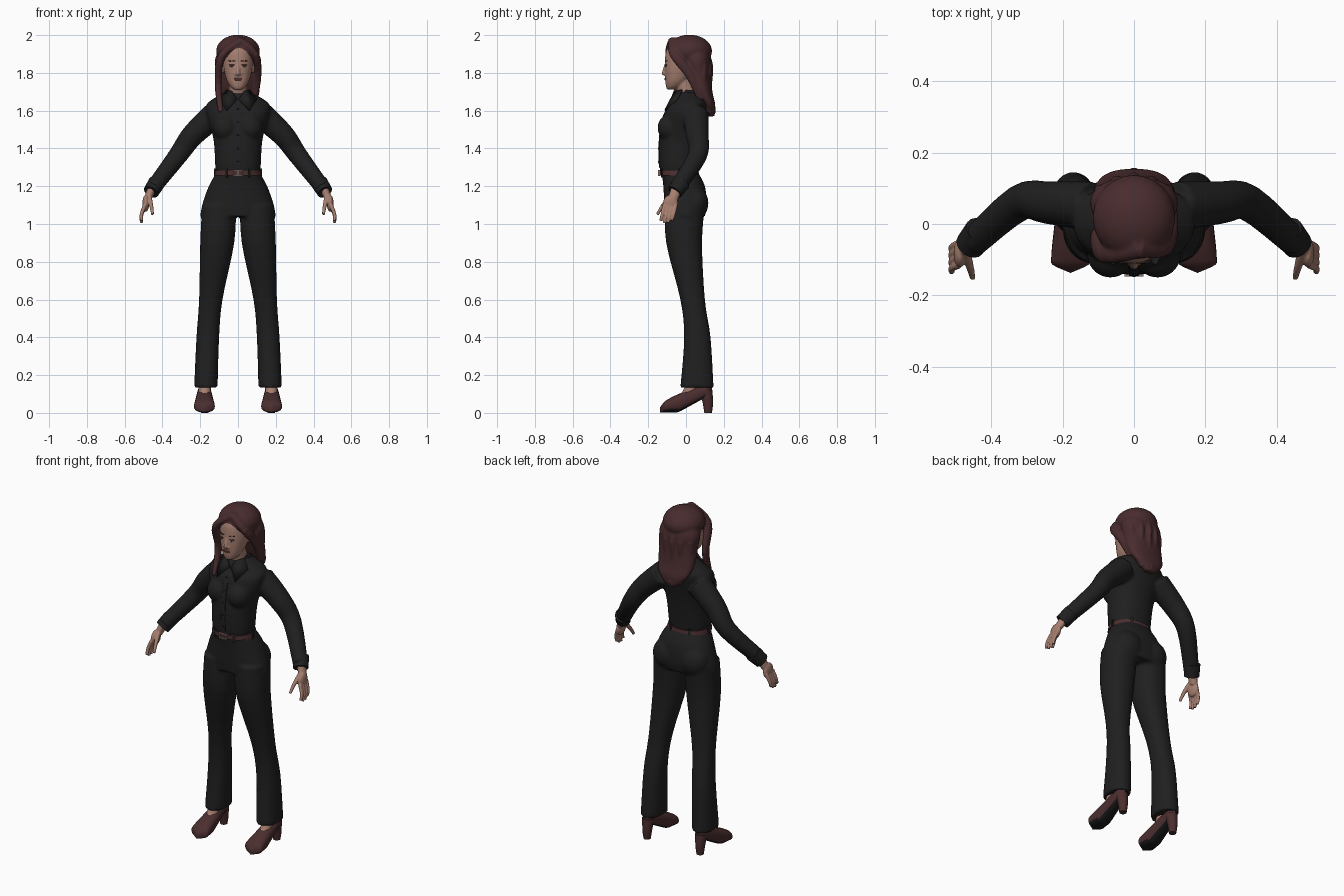
import bpy, bmesh, math
from mathutils import Vector, Matrix
from mathutils.bvhtree import BVHTree

old = bpy.data.objects.get("Cube")
if old:
    bpy.data.objects.remove(old)


def material(name, red, green, blue):
    mat = bpy.data.materials.new(name)
    mat.use_nodes = True
    mat.diffuse_color = (red, green, blue, 1)
    shader = mat.node_tree.nodes["Principled BSDF"]
    shader.inputs["Base Color"].default_value = (red, green, blue, 1)
    shader.inputs["Roughness"].default_value = .8
    return mat


CLOTH = material("black cloth", .014, .014, .014)
HAIR = material("auburn hair", .066, .025, .027)
SKIN = material("skin", .38, .21, .16)
LEATHER = material("brown leather", .07, .027, .028)
SOLE = material("black sole", .01, .01, .01)
METAL = material("buckle metal", .3, .22, .2)
LIPS = material("lips", .24, .09, .08)
EYE = material("eye", .3, .27, .25)
DARK = material("dark brow", .05, .02, .02)
Y_AXIS, Z_AXIS = Vector((0, 1, 0)), Vector((0, 0, 1))
SIDES = (1, -1)


def spline(before, start, end, after, t):
    """Catmull-Rom blend between two stations."""
    result = []
    for p, q, r, s in zip(before, start, end, after):
        leave, arrive = (r - p) / 2, (s - q) / 2
        ease = t * t * (3 - 2 * t)
        result.append(q + (r - q) * ease + leave * t * (1 - t) ** 2 - arrive * t * t * (1 - t))
    return result


def sweep(bm, stations, axis=None, power=2, segments=24, steps=4, flip=1):
    """Loft oval rings through stations (x, y, z, half width, half depth)."""
    last = len(stations) - 1
    path = [spline(stations[max(i - 1, 0)], stations[i], stations[i + 1],
                   stations[min(i + 2, last)], k / steps)
            for i in range(last) for k in range(steps)] + [list(stations[-1])]
    centres = [Vector((x * flip, y, z)) for x, y, z, width, depth in path]
    rings = []
    for i, centre in enumerate(centres):
        along = axis or (centres[min(i + 1, len(path) - 1)] - centres[max(i - 1, 0)]).normalized()
        up = Z_AXIS if axis == Y_AXIS else Y_AXIS
        up = (up - along * up.dot(along)).normalized()
        across = up.cross(along)
        width, depth = (max(size, .001) for size in path[i][-2:])
        ring = []
        for k in range(segments):
            angle = math.tau * k / segments
            c, s = (math.copysign(abs(value) ** (2 / power), value)
                    for value in (math.cos(angle), math.sin(angle)))
            ring.append(bm.verts.new(centre + across * c * width + up * s * depth))
        rings.append(ring)
    for lower, upper in zip(rings, rings[1:]):
        for k in range(segments):
            j = (k + 1) % segments
            bm.faces.new((lower[k], lower[j], upper[j], upper[k]))
    bm.faces.new(rings[0])
    bm.faces.new(rings[-1])


def body(bm, rows, power=2.2, flip=1):
    """Upright loft from rows (centre x, z, half width, front y, back y)."""
    sweep(bm, [(x, (front + back) / 2, z, width, (back - front) / 2)
               for x, z, width, front, back in rows], Z_AXIS, power, 40, flip=flip)


def tube(bm, points, start, end, stretch=1, axis=None, segments=16, flip=1):
    """Round limb whose radius runs evenly from start to end."""
    radii = [start + (end - start) * i / (len(points) - 1) for i in range(len(points))]
    sweep(bm, [(*point, radius, radius * stretch) for point, radius in zip(points, radii)],
          axis, segments=segments, flip=flip)


def ball(bm, location, size):
    bmesh.ops.create_uvsphere(bm, u_segments=24, v_segments=16, radius=1,
                              matrix=Matrix.LocRotScale(Vector(location), None, Vector(size)))


def box(bm, location, size, turn=0):
    rotation = Matrix.Rotation(turn, 3, 'Z').to_quaternion()
    bmesh.ops.create_cube(bm, size=1, matrix=Matrix.LocRotScale(Vector(location), rotation, Vector(size)))


def finish(bm, name, *materials, voxel=0):
    """Turn the mesh into an object; a voxel size melts its parts together."""
    bmesh.ops.recalc_face_normals(bm, faces=bm.faces)
    mesh = bpy.data.meshes.new(name)
    bm.to_mesh(mesh)
    bm.free()
    for mat in materials:
        mesh.materials.append(mat)
    for face in mesh.polygons:
        face.use_smooth = True
    mesh.set_sharp_from_angle(angle=math.radians(45))
    obj = bpy.data.objects.new(name, mesh)
    bpy.context.collection.objects.link(obj)
    if voxel:
        fuse = obj.modifiers.new("fuse", 'REMESH')
        fuse.mode, fuse.voxel_size, fuse.use_smooth_shade = 'VOXEL', voxel, True
        soften = obj.modifiers.new("soften", 'SMOOTH')
        soften.factor, soften.iterations = .5, 3
    return obj


def front_of(obj):
    """Return a function giving the front surface y at (x, z)."""
    tree = BVHTree.FromObject(obj, bpy.context.evaluated_depsgraph_get())

    def probe(x, z):
        hit = tree.ray_cast(Vector((x, -1, z)), Y_AXIS)[0]
        return hit.y if hit else -.03
    return probe


# Shirt: torso, bust and sleeves in one surface
bm = bmesh.new()
body(bm, [(0, 1.27, .11, -.13, .06), (0, 1.3, .12, -.14, .06), (0, 1.45, .13, -.14, .08),
          (0, 1.6, .17, -.11, .11), (0, 1.65, .15, -.07, .11), (0, 1.7, .06, -.04, .08)])
for side in SIDES:
    ball(bm, (.066 * side, -.085, 1.51), (.066, .066, .07))
    tube(bm, [(.12, .05, 1.58), (.24, .06, 1.47), (.32, .06, 1.36), (.45, -.05, 1.19)], .07, .042, flip=side)
shirt_front = front_of(finish(bm, "shirt", CLOTH, voxel=.009))

# Cuffs
bm = bmesh.new()
for side in SIDES:
    tube(bm, [(.43, -.02, 1.22), (.46, -.06, 1.17)], .045, .042, flip=side)
finish(bm, "cuffs", CLOTH)

# Button placket and buttons
placket, buttons = bmesh.new(), bmesh.new()
heights = [1.3 + .07 * i for i in range(6)]
sweep(placket, [(0, shirt_front(0, z), z, .014, .004) for z in heights], Z_AXIS, 4)
for z in heights[:-1]:
    ball(buttons, (0, shirt_front(0, z + .03) - .004, z + .03), (.005, .003, .005))
finish(placket, "placket", CLOTH)
finish(buttons, "buttons", SOLE)

# Collar flaps and stand
bm = bmesh.new()
for side in SIDES:
    edge = [(x * side, shirt_front(x * side, z) - .008, z) for x, z in ((.004, 1.66), (.06, 1.6), (.1, 1.66))]
    inner, tip, outer, front, back = (bm.verts.new(p) for p in edge + [
        (.03 * side, -.06, 1.7), (.06 * side, -.02, 1.71)])
    bm.faces.new((inner, tip, front))
    bm.faces.new((tip, outer, back, front))
flaps = finish(bm, "collar_flaps", CLOTH)
thickness = flaps.modifiers.new("thickness", 'SOLIDIFY')
thickness.thickness, thickness.offset = .008, 0
bm = bmesh.new()
body(bm, [(0, 1.65, .08, -.04, .1), (0, 1.71, .06, -.02, .08)])
finish(bm, "collar_stand", CLOTH)

# Trousers: hips, seat and legs in one surface
bm = bmesh.new()
body(bm, [(0, 1.28, .11, -.13, .06), (0, 1.2, .155, -.12, .1), (0, 1.1, .19, -.115, .11), (0, 1.04, .2, -.11, .1)])
for side in SIDES:
    ball(bm, (.085 * side, .045, 1.11), (.09, .074, .09))
    body(bm, [(.1, 1.1, .09, -.11, .1), (.11, .9, .09, -.105, .085), (.144, .6, .062, -.03, .1),
              (.16, .4, .06, -.01, .13), (.17, .135, .062, -.03, .146)], flip=side)
finish(bm, "trousers", CLOTH, voxel=.009)

# Belt, loops and buckle
bm = bmesh.new()
body(bm, [(0, 1.257, .126, -.14, .07), (0, 1.283, .12, -.14, .066)])
finish(bm, "belt", LEATHER)
bm = bmesh.new()
for i in range(6):
    angle = math.tau * i / 6
    box(bm, (.122 * math.cos(angle), -.035 + .103 * math.sin(angle), 1.27), (.014, .012, .05), angle + math.pi / 2)
finish(bm, "belt_loops", CLOTH)
bm = bmesh.new()
for offset in (-1, 0, 1):
    box(bm, (.024 * offset, -.142, 1.27), (.006, .01, .03))
    if offset:
        box(bm, (0, -.142, 1.27 + .013 * offset), (.052, .01, .006))
finish(bm, "buckle", METAL)

# Head, nose, ears and neck in one surface
bm = bmesh.new()
body(bm, [(0, 1.712, .02, -.1, -.06), (0, 1.73, .042, -.106, -.02), (0, 1.77, .063, -.11, .02),
          (0, 1.85, .079, -.112, .07), (0, 1.93, .073, -.1, .08), (0, 1.98, .03, -.04, .04)])
tube(bm, [(0, .02, 1.64), (0, -.015, 1.76)], .052, .047, segments=24)
tube(bm, [(0, -.104, 1.85), (0, -.117, 1.8), (0, -.108, 1.787)], .008, .014, axis=Z_AXIS)
for side in SIDES:
    ball(bm, (.08 * side, 0, 1.825), (.008, .016, .03))
    ball(bm, (.016 * side, -.105, 1.795), (.009, .01, .008))
face_front = front_of(finish(bm, "head", SKIN, voxel=.005))

# Facial details
for name, mat, spots, size in (
        ("eyes", EYE, [(.032, 1.836)], (.014, .003, .005)),
        ("irises", DARK, [(.032, 1.836)], (.005, .005, .005)),
        ("lashes", DARK, [(.026, 1.842), (.039, 1.842)], (.01, .004, .002)),
        ("brows", DARK, [(.022, 1.862), (.04, 1.864)], (.012, .003, .003)),
        ("lips", LIPS, [(.008, 1.77), (.007, 1.764)], (.015, .005, .004))):
    bm = bmesh.new()
    for side in SIDES:
        for x, z in spots:
            ball(bm, (x * side, face_front(x * side, z), z), size)
    finish(bm, name, mat)

# Hair: crown, back mass, face-framing locks and back strands
bm = bmesh.new()
ball(bm, (0, .018, 1.915), (.116, .12, .087))
body(bm, [(0, 1.97, .07, -.03, .1), (0, 1.88, .12, -.02, .13), (0, 1.8, .117, 0, .13),
          (0, 1.7, .114, .04, .14), (0, 1.63, .09, .09, .155), (0, 1.57, .03, .11, .15)])
tube(bm, [(.02, -.06, 1.97), (-.085, -.08, 1.89), (-.105, -.035, 1.74), (-.09, -.09, 1.59)], .025, .015, 1.4)
tube(bm, [(.01, -.06, 1.97), (.09, -.06, 1.9), (.107, .02, 1.79), (.09, .08, 1.66)], .024, .014, 1.4)
for i in range(-2, 3):
    x, wrap = .045 * i, .008 * i * i
    tube(bm, [(x / 3, 0, 1.98), (x, .12 - wrap, 1.87), (x, .122 - wrap, 1.71), (x / 2, .145 - wrap / 2, 1.59)],
         .018, .015)
finish(bm, "hair", HAIR, voxel=.006)

# Hands with four fingers and a thumb
bm = bmesh.new()
for side in SIDES:
    tube(bm, [(.45, -.045, 1.2), (.48, -.07, 1.13)], .024, .02, 1.3, flip=side)
    ball(bm, (.488 * side, -.082, 1.11), (.018, .04, .045))
    for i in range(4):
        y, reach = -.115 + .02 * i, .085 - .012 * abs(i - 1.4)
        tube(bm, [(.493, y, 1.1), (.511, y - .01, 1.085 - reach / 2), (.511, y - .02, 1.085 - reach)],
             .011, .008, flip=side)
    tube(bm, [(.472, -.075, 1.15), (.46, -.12, 1.1), (.452, -.152, 1.05)], .014, .008, flip=side)
finish(bm, "hands", SKIN, voxel=.004)

# Feet
bm = bmesh.new()
for side in SIDES:
    tube(bm, [(.175, .06, .22), (.177, .01, .1), (.178, -.04, .07)], .036, .026, flip=side)
finish(bm, "feet", SKIN)

# Heeled shoes with dark undersides
shoe = []
for i in range(13):
    t = i / 12
    y = -.137 + .275 * t
    bottom, top = .003 + max(0, y + .04) * .55, .03 + .13 * t ** .6
    width = (.06 - .03 * t) * math.sqrt(1 - (2 * t - 1) ** 8)
    shoe.append((.178, y, (top + bottom) / 2, width, (top - bottom) / 2))
bm = bmesh.new()
for side in SIDES:
    sweep(bm, shoe, Y_AXIS, 2.5, flip=side)
bmesh.ops.recalc_face_normals(bm, faces=bm.faces)
for face in bm.faces:
    face.material_index = int(face.normal.z < -.6)
for side in SIDES:
    tube(bm, [(.176, .117, 0), (.176, .116, .05), (.176, .106, .12)], .02, .034, axis=Z_AXIS, flip=side)
finish(bm, "shoes", LEATHER, SOLE)
